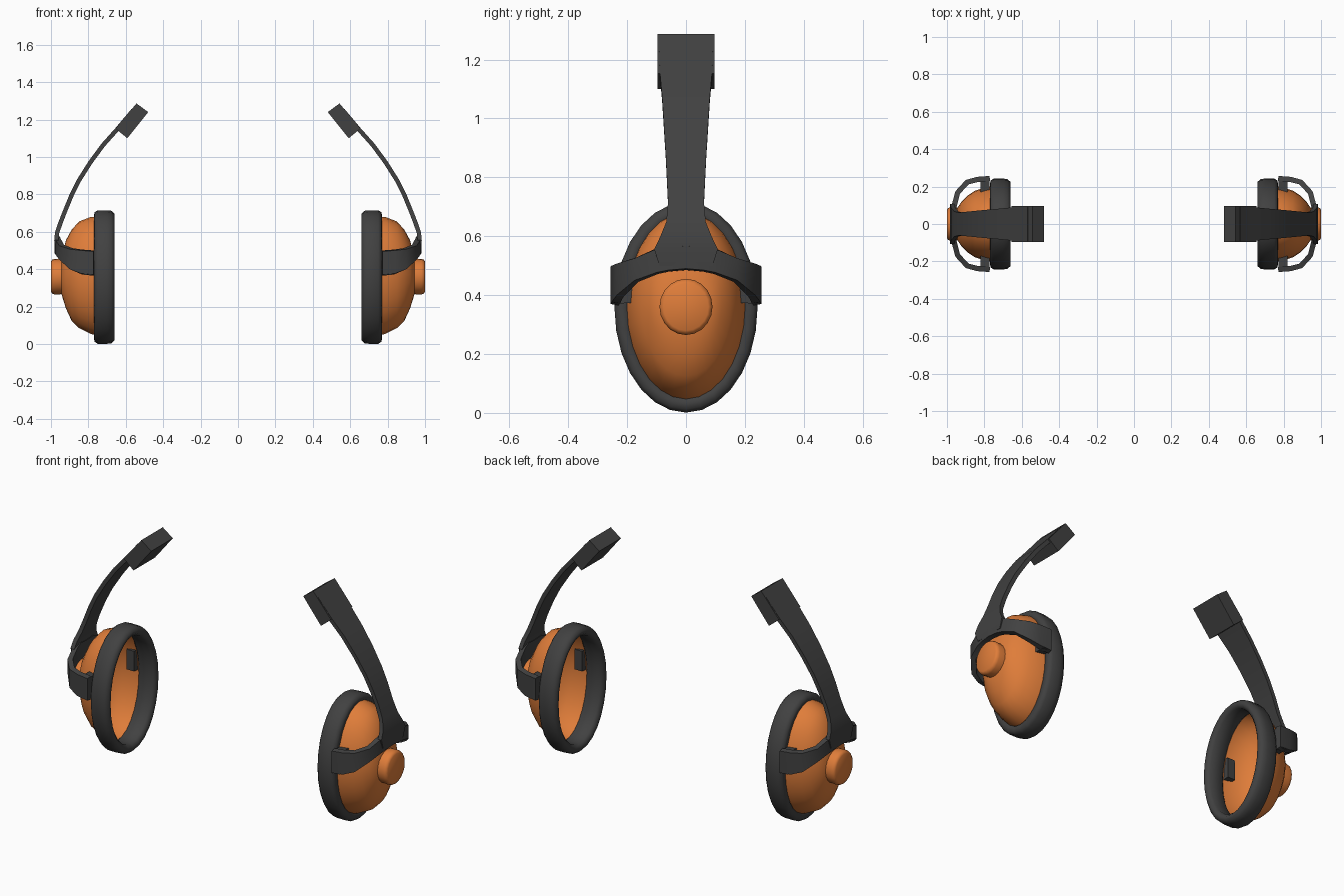
import bpy, bmesh, math

if "Cube" in bpy.data.objects:
    bpy.data.objects.remove(bpy.data.objects["Cube"])


def material(name, rgb):
    m = bpy.data.materials.new(name)
    m.diffuse_color = (*rgb, 1)
    m.use_nodes = True
    m.node_tree.nodes["Principled BSDF"].inputs["Base Color"].default_value = m.diffuse_color
    return m


ORANGE = material("orange plastic", (0.74, 0.205, 0.042))
DARK = material("dark rubber", (0.053, 0.053, 0.053))


def loft(name, rings, mat, cap_start=True, cap_end=True, loop=False, angle=40):
    """Skin closed cross-sections, then mirror the part to the other ear."""
    bm = bmesh.new()
    rows = [[bm.verts.new(p) for p in r] for r in rings]
    n = len(rows[0])
    pairs = list(zip(rows, rows[1:])) + ([(rows[-1], rows[0])] if loop else [])
    for a, b in pairs:
        for i in range(n):
            j = (i + 1) % n
            bm.faces.new((a[i], a[j], b[j], b[i]))
    if not loop and cap_start:
        bm.faces.new(rows[0][::-1])
    if not loop and cap_end:
        bm.faces.new(rows[-1])
    bmesh.ops.recalc_face_normals(bm, faces=bm.faces)
    me = bpy.data.meshes.new(name)
    bm.to_mesh(me)
    bm.free()
    me.materials.append(mat)
    ob = bpy.data.objects.new(name, me)
    bpy.context.collection.objects.link(ob)
    bpy.ops.object.select_all(action='DESELECT')
    ob.select_set(True)
    bpy.context.view_layer.objects.active = ob
    bpy.ops.object.shade_smooth_by_angle(angle=math.radians(angle))
    ob.modifiers.new("Mirror", 'MIRROR').use_mirror_merge = False
    return ob


def oval(x, zc, ry, rz, n=28):
    return [(x, ry * math.cos(2 * math.pi * i / n), zc + rz * math.sin(2 * math.pi * i / n))
            for i in range(n)]


# Ear cushion: rounded profile (x, inset) carried round an oval
cushion = [(.66, .018), (.677, .003), (.70, 0), (.75, 0), (.768, .012),
           (.77, .04), (.755, .052), (.675, .052), (.66, .036)]
loft("ear_cushion", [oval(x, .358, .243 - d, .357 - d) for x, d in cushion], DARK, loop=True, angle=60)

# Ear cup: hollow dome (x, z low, z high, half width)
cup = [(.755, .045, .682, .203), (.79, .055, .678, .197), (.85, .085, .655, .178),
       (.89, .125, .61, .152), (.92, .19, .555, .122), (.945, .27, .45, .085)]
loft("ear_cup", [oval(x, (a + b) / 2, w, (b - a) / 2) for x, a, b, w in cup], ORANGE, cap_start=False)

# Round knob on the cup
loft("knob", [oval(x, .36, r, r * 1.06, 20) for x, r in
              [(.93, .088), (.98, .09), (.993, .086), (1.0, .076)]], ORANGE, angle=50)

# Yoke: curved fork holding the cup (x, y, z low, z high), outer surface
half = [(.982, 0, .485, .57), (.98, .06, .48, .575), (.975, .10, .472, .562), (.955, .175, .445, .53),
        (.90, .235, .395, .512), (.84, .252, .372, .505), (.772, .257, .365, .50)]
path = [(x, -y, a, b) for x, y, a, b in half[:0:-1]] + half
sections = []
for i, (x, y, a, b) in enumerate(path):
    p, q = path[max(i - 1, 0)], path[min(i + 1, len(path) - 1)]
    dx, dy = q[0] - p[0], q[1] - p[1]
    k = .028 / math.hypot(dx, dy)
    ix, iy = x - dy * k, y + dx * k      # inner surface
    sections.append([(x, y, a + .005), (x, y, b - .005), (ix, iy, b), (ix, iy, a)])
loft("yoke", sections, DARK)

# Pivot tabs joining the yoke to the cup wall
for side, label in ((-1, "front"), (1, "back")):
    loft(label + "_pivot_tab",
         [[(x, side * .165, .375), (x, side * .25, .37), (x, side * .25, .495), (x, side * .165, .49)]
          for x in (.772, .82)], DARK)

# Headband arm: tapered strip flaring into the yoke (x, z, half width)
band = [(.56, 1.25, .092), (.65, 1.143, .088), (.72, 1.065, .081), (.79, .97, .075), (.85, .875, .069),
        (.89, .795, .065), (.925, .71, .061), (.95, .645, .067), (.967, .595, .088), (.971, .555, .108),
        (.969, .50, .09)]
sections = []
for i, (x, z, w) in enumerate(band):
    p, q = band[max(i - 1, 0)], band[min(i + 1, len(band) - 1)]
    dx, dz = q[0] - p[0], q[1] - p[1]
    k = .0115 / math.hypot(dx, dz)
    ox, oz = -dz * k, dx * k
    sections.append([(x + ox, -w, z + oz), (x + ox, w, z + oz), (x - ox, w, z - oz), (x - ox, -w, z - oz)])
loft("headband_arm", sections, DARK)

# End block of the arm
corners = [(.48, 1.24), (.543, 1.286), (.655, 1.152), (.592, 1.10)]
loft("arm_end_block", [[(x, y, z) for x, z in corners] for y in (-.097, .097)], DARK)
